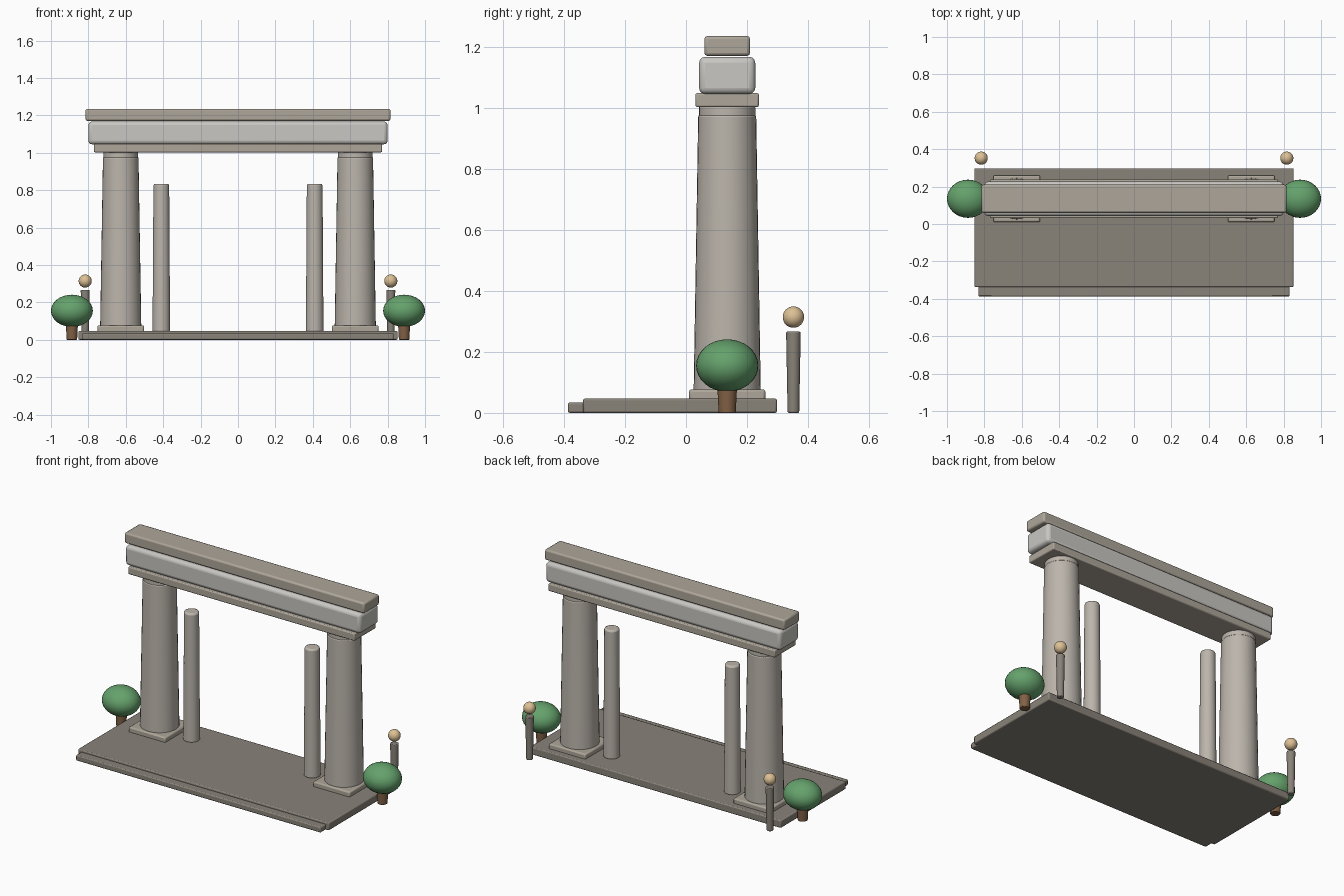
import bpy
from math import radians

if "Cube" in bpy.data.objects:
    bpy.data.objects.remove(bpy.data.objects["Cube"])


def material(name, rgb):
    m = bpy.data.materials.new(name)
    m.diffuse_color = (*rgb, 1)
    m.use_nodes = True
    m.node_tree.nodes["Principled BSDF"].inputs["Base Color"].default_value = m.diffuse_color
    return m


PAVING = material("paving_stone", (0.25, 0.225, 0.19))
STONE = material("warm_stone", (0.42, 0.38, 0.32))
SHAFT = material("shaft_stone", (0.50, 0.46, 0.41))
PALE = material("pale_stone", (0.58, 0.57, 0.54))
LEAF = material("leaf_green", (0.13, 0.36, 0.15))
BARK = material("bark_brown", (0.22, 0.12, 0.06))
GLOW = material("lamp_amber", (0.72, 0.53, 0.30))


def finish(name, mat, bevel=0.0, segments=2):
    ob = bpy.context.object
    ob.name = name
    ob.data.materials.append(mat)
    bpy.ops.object.shade_smooth_by_angle(angle=radians(35))
    if bevel:
        mod = ob.modifiers.new("edge_bevel", 'BEVEL')
        mod.width = bevel
        mod.segments = segments
        mod.limit_method = 'ANGLE'
    return ob


def box(name, x, y, z, mat, bevel=0.006, segments=2):
    """Box from (min, max) pairs, with softened edges."""
    spans = (x, y, z)
    bpy.ops.mesh.primitive_cube_add(size=1, location=[(a + b) / 2 for a, b in spans])
    bpy.context.object.scale = [b - a for a, b in spans]
    bpy.ops.object.transform_apply(location=False, rotation=False, scale=True)
    return finish(name, mat, bevel, segments)


def shaft(name, x, y, z0, z1, r0, r1, mat, bevel=0.006):
    """Tapered round shaft standing between two heights."""
    bpy.ops.mesh.primitive_cone_add(vertices=32, radius1=r0, radius2=r1,
                                    depth=z1 - z0, location=(x, y, (z0 + z1) / 2))
    return finish(name, mat, bevel)


def ball(name, loc, radii, mat):
    bpy.ops.mesh.primitive_uv_sphere_add(segments=32, ring_count=16, radius=1, location=loc)
    bpy.context.object.scale = radii
    bpy.ops.object.transform_apply(location=False, rotation=False, scale=True)
    return finish(name, mat)


YC = 0.135  # depth of the colonnade line

# Floor slab and front step
box("platform", (-0.853, 0.853), (-0.337, 0.298), (0, 0.047), PAVING)
box("front_step", (-0.832, 0.832), (-0.387, -0.29), (0, 0.034), PAVING)

# Beam stack across the columns
box("architrave", (-0.77, 0.77), (YC - 0.104, YC + 0.104), (1.002, 1.048), STONE)
box("frieze", (-0.80, 0.80), (YC - 0.092, YC + 0.092), (1.045, 1.167), PALE, 0.02, 3)
box("cornice", (-0.815, 0.815), (YC - 0.075, YC + 0.075), (1.17, 1.235), STONE, 0.01)

for side, s in (("left", -1), ("right", 1)):
    # Main column
    cx = s * 0.627
    box(side + "_plinth", (cx - 0.125, cx + 0.125), (YC - 0.125, YC + 0.125),
        (0.04, 0.077), STONE, 0.008)
    shaft(side + "_column", cx, YC, 0.07, 0.976, 0.11, 0.095, SHAFT)
    shaft(side + "_column_neck", cx, YC, 0.97, 1.005, 0.092, 0.092, SHAFT, 0.004)

    # Slim inner post
    shaft(side + "_inner_post", s * 0.41, YC, 0.04, 0.834, 0.047, 0.042, SHAFT, 0.01)

    # Lamp behind the platform
    shaft(side + "_lamp_post", s * 0.817, 0.352, 0, 0.266, 0.019, 0.024, PAVING, 0.004)
    ball(side + "_lamp_globe", (s * 0.817, 0.352, 0.314), (0.035,) * 3, GLOW)

    # Bush beside the platform
    shaft(side + "_bush_trunk", s * 0.888, YC, 0, 0.12, 0.028, 0.034, BARK, 0.003)
    ball(side + "_bush_crown", (s * 0.888, YC, 0.155), (0.112, 0.102, 0.086), LEAF)
